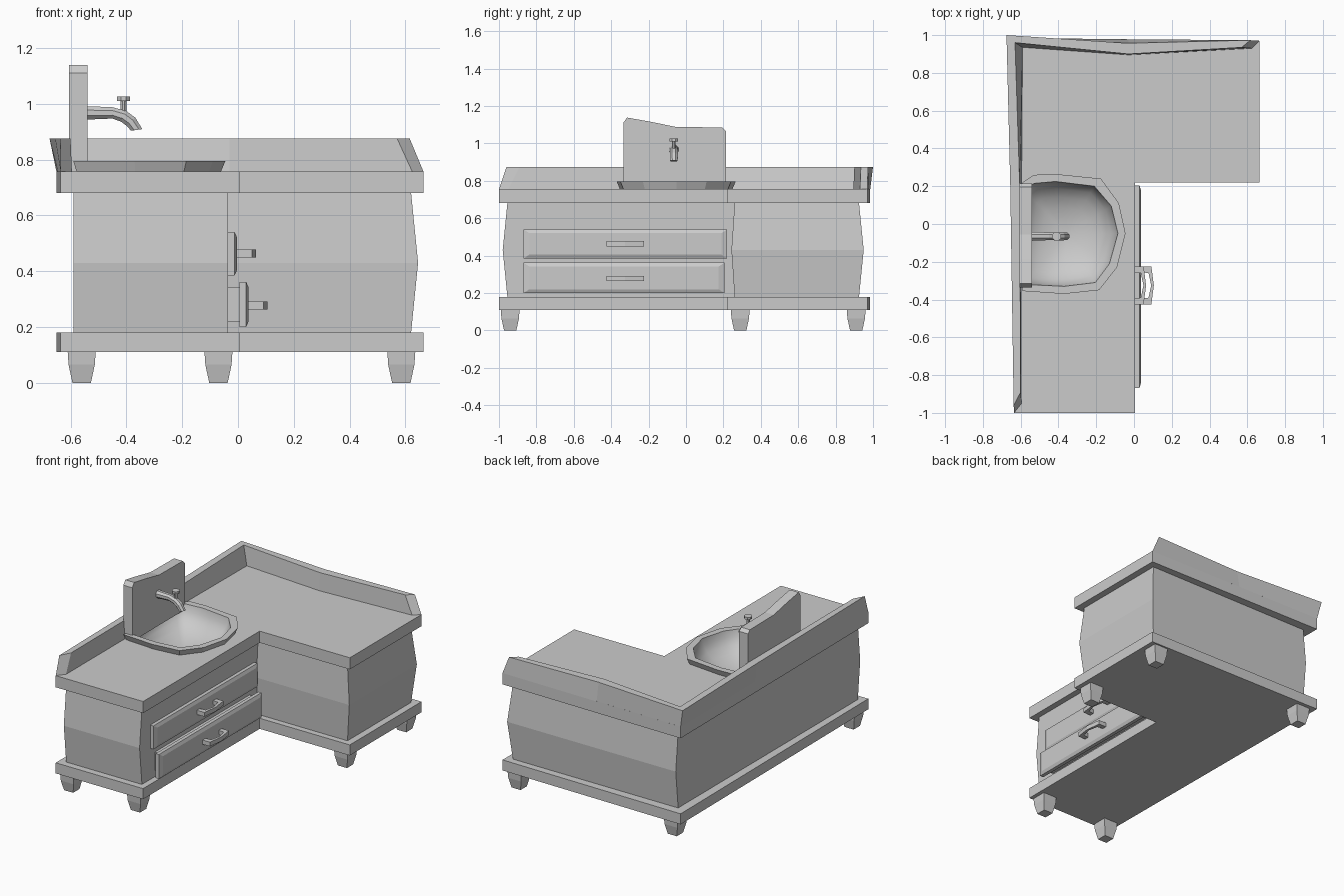
import bpy, bmesh, math
from mathutils import Vector

if "Cube" in bpy.data.objects:
    bpy.data.objects.remove(bpy.data.objects["Cube"])


def loft(name, rings, cap_start=True, cap_end=True, smooth=False):
    """Skin a series of equal-length closed rings into one mesh object."""
    bm = bmesh.new()
    vs = [[bm.verts.new(p) for p in r] for r in rings]
    n = len(rings[0])
    for a, b in zip(vs, vs[1:]):
        for i in range(n):
            j = (i + 1) % n
            bm.faces.new((a[i], a[j], b[j], b[i]))
    if cap_start:
        bm.faces.new(vs[0][::-1])
    if cap_end:
        bm.faces.new(vs[-1])
    bmesh.ops.recalc_face_normals(bm, faces=bm.faces)
    for f in bm.faces:
        f.smooth = smooth
    me = bpy.data.meshes.new(name)
    bm.to_mesh(me)
    bm.free()
    ob = bpy.data.objects.new(name, me)
    bpy.context.collection.objects.link(ob)
    return ob


def at_z(pts, z):
    return [(x, y, z) for x, y in pts]


def rect_yz(x, y0, y1, z0, z1):
    return [(x, y0, z0), (x, y1, z0), (x, y1, z1), (x, y0, z1)]


def ell(left, front, inx, iny, right, back):
    return [(left, front), (inx, front), (inx, iny), (right, iny), (right, back), (left, back)]


def scaled(pts, s, c=(-0.36, -0.055)):
    return [(c[0] + (x - c[0]) * s, c[1] + (y - c[1]) * s) for x, y in pts]


# base slab and countertop share one L outline
slab = [(-.635, -1), (.005, -1), (.005, .22), (.665, .22), (.665, .97), (-.65, .985)]
loft("base_slab", [at_z(slab, .11), at_z(slab, .18)])
counter = loft("countertop", [at_z(slab, .68), at_z(slab, .757)])

# cabinet body, bulging at mid height, open on top under the counter
narrow = ell(-.59, -.955, -.035, .26, .62, .925)
wide = ell(-.59, -.98, -.035, .243, .645, .95)
loft("cabinet_body", [at_z(narrow, .18), at_z(wide, .43), at_z(narrow, .68)], cap_end=False)

# tapered feet
for i, (x, y) in enumerate([(-.56, -.94), (-.07, -.94), (.585, .29), (.585, .91), (-.56, .91)]):
    sq = lambda h, z: at_z([(x - h, y - h), (x + h, y - h), (x + h, y + h), (x - h, y + h)], z)
    loft(f"foot_{i + 1}", [sq(.033, 0), sq(.047, .065), sq(.05, .11)])

# raised splash along the left and back edges: outer bottom, outer top, inner top, inner bottom
stations = [
    [(-.635, -1), (-.637, -.96), (-.6, -.89), (-.595, -.95)],
    [(-.645, .2), (-.655, .2), (-.605, .2), (-.595, .2)],
    [(-.65, .985), (-.675, 1), (-.63, .96), (-.59, .935)],
    [(-.03, .978), (-.03, .957), (-.03, .9), (-.03, .895)],
    [(.665, .97), (.615, .973), (.57, .935), (.625, .93)],
]
loft("splash_rail", [[(x, y, z) for (x, y), z in zip(s, (.755, .875, .875, .755))] for s in stations])

# sink rim and bowl
outer = [(-.59, .22), (-.53, .26), (-.42, .265), (-.175, .24), (-.08, .11), (-.045, -.05),
         (-.09, -.23), (-.185, -.35), (-.37, -.37), (-.59, -.355)]
inner = [(-.58, .18), (-.53, .215), (-.415, .225), (-.21, .2), (-.12, .095), (-.085, -.05),
         (-.13, -.21), (-.205, -.31), (-.37, -.33), (-.58, -.32)]
loft("sink_rim", [at_z(scaled(outer, .94), .75), at_z(outer, .795), at_z(inner, .795)], False, False)
depth = .17
bowl = [at_z(scaled(inner, math.cos(a)), .795 - depth * math.sin(a))
        for a in (math.radians(d) for d in (0, 15, 30, 45, 60, 75, 86))]
loft("sink_bowl", bowl, cap_start=False, smooth=True)

# opening in the counter for the bowl
cutter = loft("sink_cutter", [at_z(scaled(inner, 1.0), .6), at_z(scaled(inner, 1.0), .9)])
cutter.hide_render = True
cutter.hide_viewport = True
cut = counter.modifiers.new("sink_hole", 'BOOLEAN')
cut.operation = 'DIFFERENCE'
cut.solver = 'EXACT'
cut.object = cutter

# wavy back plate behind the sink
plate = [(-.335, .755), (-.335, 1.11), (-.315, 1.138), (-.185, 1.115), (-.055, 1.088),
         (.195, 1.085), (.215, 1.065), (.215, .755)]
loft("faucet_plate", [[(-.605, y, z) for y, z in plate], [(-.54, y, z) for y, z in plate]])

# faucet spout: 8-sided pipe swept along a bent path
FY = -.065
path = [(-.545, .967), (-.45, .967), (-.41, .955), (-.383, .935), (-.363, .906)]
angles = [0, 0, 25, 45, 30]
radii = [.026, .022, .023, .023, .022]
rings = []
for (x, z), tilt, r in zip(path, angles, radii):
    t = math.radians(tilt)
    rings.append([(x + r * math.sin(a) * math.sin(t), FY + r * math.cos(a), z + r * math.sin(a) * math.cos(t))
                  for a in (math.tau * (k + .5) / 8 for k in range(8))])
end_x, end_z = path[-1]
rings[-1] = [(end_x + .022 * math.sin(a), FY + .022 * math.cos(a), end_z + .003 * math.sin(a))
             for a in (math.tau * (k + .5) / 8 for k in range(8))]
loft("faucet_spout", rings)

# faucet knob
octagon = lambda r, z: [(-.41 + r * math.cos(a), FY + r * math.sin(a), z)
                        for a in (math.tau * (k + .5) / 8 for k in range(8))]
loft("faucet_knob", [octagon(.011, .96), octagon(.011, 1.01), octagon(.025, 1.01), octagon(.025, 1.026)])

# drawers with bevelled fronts and bowed handles; the lower one is pulled out slightly
grip = [(0, -.1), (.055, -.1), (.068, 0), (.055, .1), (0, .1),
        (0, .07), (.04, .065), (.054, 0), (.04, -.065), (0, -.07)]
for label, x, y1, z0, z1, hz in (("upper", -.036, .22, .385, .54, .463), ("lower", .005, .205, .2, .362, .277)):
    y0 = -.868
    loft(f"{label}_drawer_front", [rect_yz(x, y0, y1, z0, z1), rect_yz(x + .024, y0, y1, z0, z1),
                                   rect_yz(x + .033, y0 + .03, y1 - .03, z0 + .02, z1 - .02)])
    hx = x + .032
    loft(f"{label}_drawer_handle", [[(hx + gx, -.325 + gy, hz + dz) for gx, gy in grip] for dz in (-.014, .014)])
loft("lower_drawer_box", [rect_yz(-.3, -.82, .17, .22, .343), rect_yz(.01, -.82, .17, .22, .343)])
